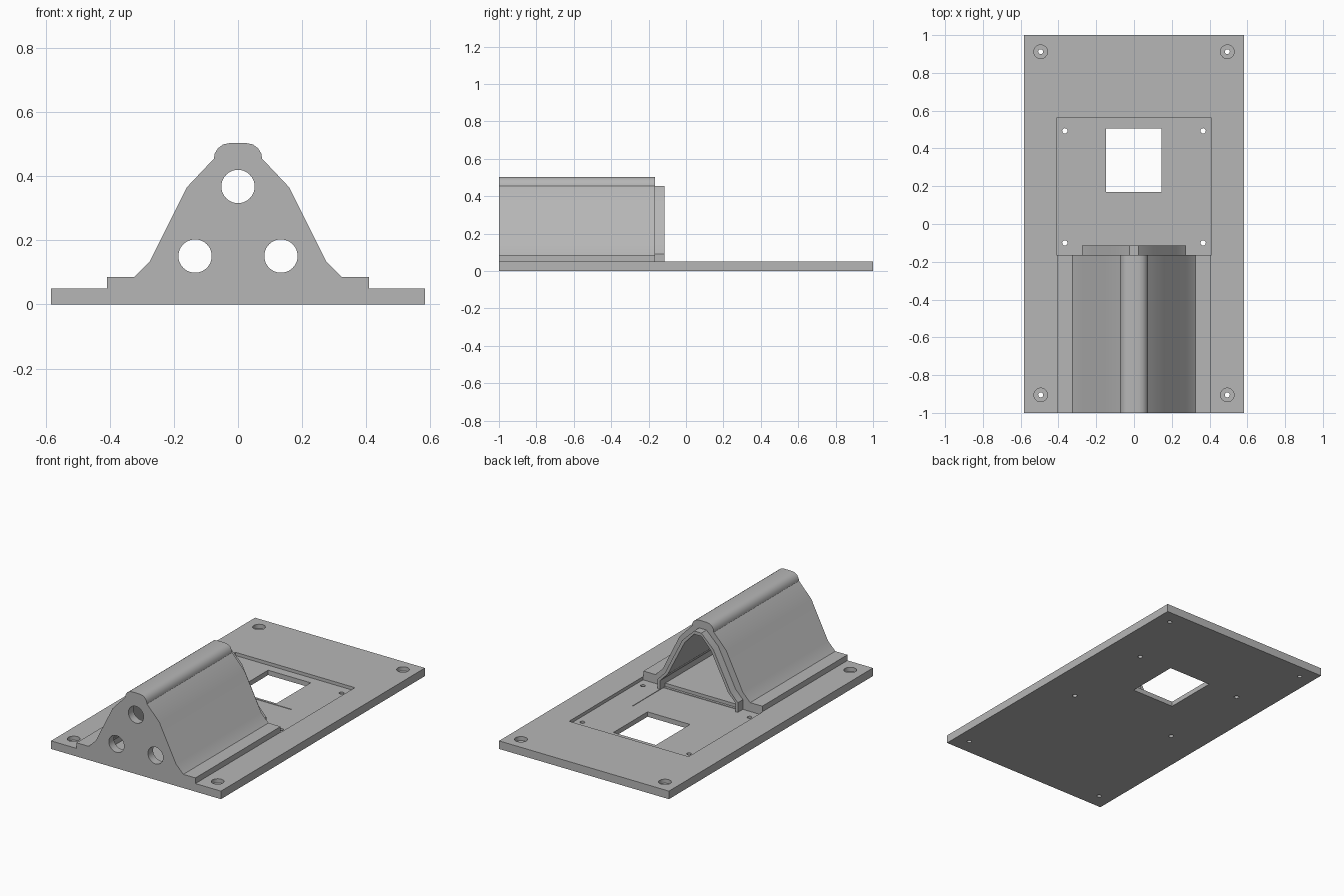
import bpy, bmesh, math

if "Cube" in bpy.data.objects:
    bpy.data.objects.remove(bpy.data.objects["Cube"])

grey = bpy.data.materials.new("plain_grey")
grey.diffuse_color = (0.47, 0.47, 0.47, 1)
grey.use_nodes = True
grey.node_tree.nodes["Principled BSDF"].inputs["Base Color"].default_value = grey.diffuse_color


def prism(name, profile, y0, y1):
    """Extrude an (x, z) outline along y."""
    bm = bmesh.new()
    face = bm.faces.new([bm.verts.new((x, y0, z)) for x, z in profile])
    new = bmesh.ops.extrude_face_region(bm, geom=[face])["geom"]
    bmesh.ops.translate(bm, vec=(0, y1 - y0, 0),
                        verts=[v for v in new if isinstance(v, bmesh.types.BMVert)])
    bmesh.ops.recalc_face_normals(bm, faces=bm.faces)
    mesh = bpy.data.meshes.new(name)
    bm.to_mesh(mesh)
    bm.free()
    obj = bpy.data.objects.new(name, mesh)
    bpy.context.collection.objects.link(obj)
    mesh.materials.append(grey)
    return obj


def box(name, x0, x1, y0, y1, z0, z1):
    return prism(name, [(x0, z0), (x1, z0), (x1, z1), (x0, z1)], y0, y1)


def cylinder(r, depth, loc, rot=(0, 0, 0)):
    bpy.ops.mesh.primitive_cylinder_add(vertices=40, radius=r, depth=depth,
                                        location=loc, rotation=rot)
    return bpy.context.object


def cut(obj, cutter):
    """Subtract a cutter and remove it."""
    cutter.hide_render = True
    mod = obj.modifiers.new("cut", 'BOOLEAN')
    mod.operation = 'DIFFERENCE'
    mod.solver = 'EXACT'
    mod.object = cutter
    bpy.context.view_layer.objects.active = obj
    bpy.ops.object.modifier_apply(modifier=mod.name)
    bpy.data.objects.remove(cutter)


def smooth(obj):
    obj.data.shade_smooth()
    obj.data.set_sharp_from_angle(angle=math.radians(30))


def mirrored(half):
    """Outline from the right half, foot to top, closed over to the left."""
    return half + [(-x, z) for x, z in reversed(half)]


# Base plate with lid recess, channel and window
plate = box("base_plate", -0.583, 0.583, -1, 1, 0, 0.05)
cut(plate, box("recess", -0.41, 0.41, -0.165, 0.56, 0.03, 0.1))
cut(plate, box("channel", -0.26, 0.26, -0.15, 0.155, 0.027, 0.1))
cut(plate, box("window", -0.147, 0.145, 0.17, 0.505, -0.1, 0.1))

# Counterbored corner screw holes and small lid screw holes
for sx in (-1, 1):
    for y in (-0.905, 0.912):
        cut(plate, cylinder(0.036, 0.1, (sx * 0.494, y, 0.075)))
        cut(plate, cylinder(0.013, 0.3, (sx * 0.494, y, 0)))
    for y in (-0.10, 0.493):
        cut(plate, cylinder(0.014, 0.3, (sx * 0.366, y, 0)))

# Hollow tunnel cover with flanged feet and rounded ridge
outer = [(0.408, 0.05), (0.408, 0.085), (0.325, 0.085), (0.275, 0.135),
         (0.16, 0.365), (0.075, 0.455), (0.073, 0.47), (0.063, 0.487),
         (0.047, 0.499), (0.027, 0.503)]
inner = [(0.258, 0.05), (0.258, 0.085), (0.207, 0.137), (0.09, 0.365), (0.025, 0.435)]
cover = prism("tunnel_cover", mirrored(outer) + mirrored(inner)[::-1], -1, -0.165)

# Thin lip around the tunnel mouth
lip_outer = [(0.275, 0.03), (0.275, 0.09), (0.224, 0.143), (0.107, 0.375), (0.025, 0.455)]
lip_inner = [(0.258, 0.03)] + inner[1:]
lip = prism("mouth_lip", mirrored(lip_outer) + mirrored(lip_inner)[::-1], -0.165, -0.115)

# Front panel with three cable holes
panel = prism("front_panel", mirrored(inner), -1, -0.95)
for x, z in ((0, 0.368), (-0.134, 0.151), (0.134, 0.151)):
    cut(panel, cylinder(0.052, 0.3, (x, -0.98, z), (math.pi / 2, 0, 0)))

for part in (plate, cover, lip, panel):
    smooth(part)
